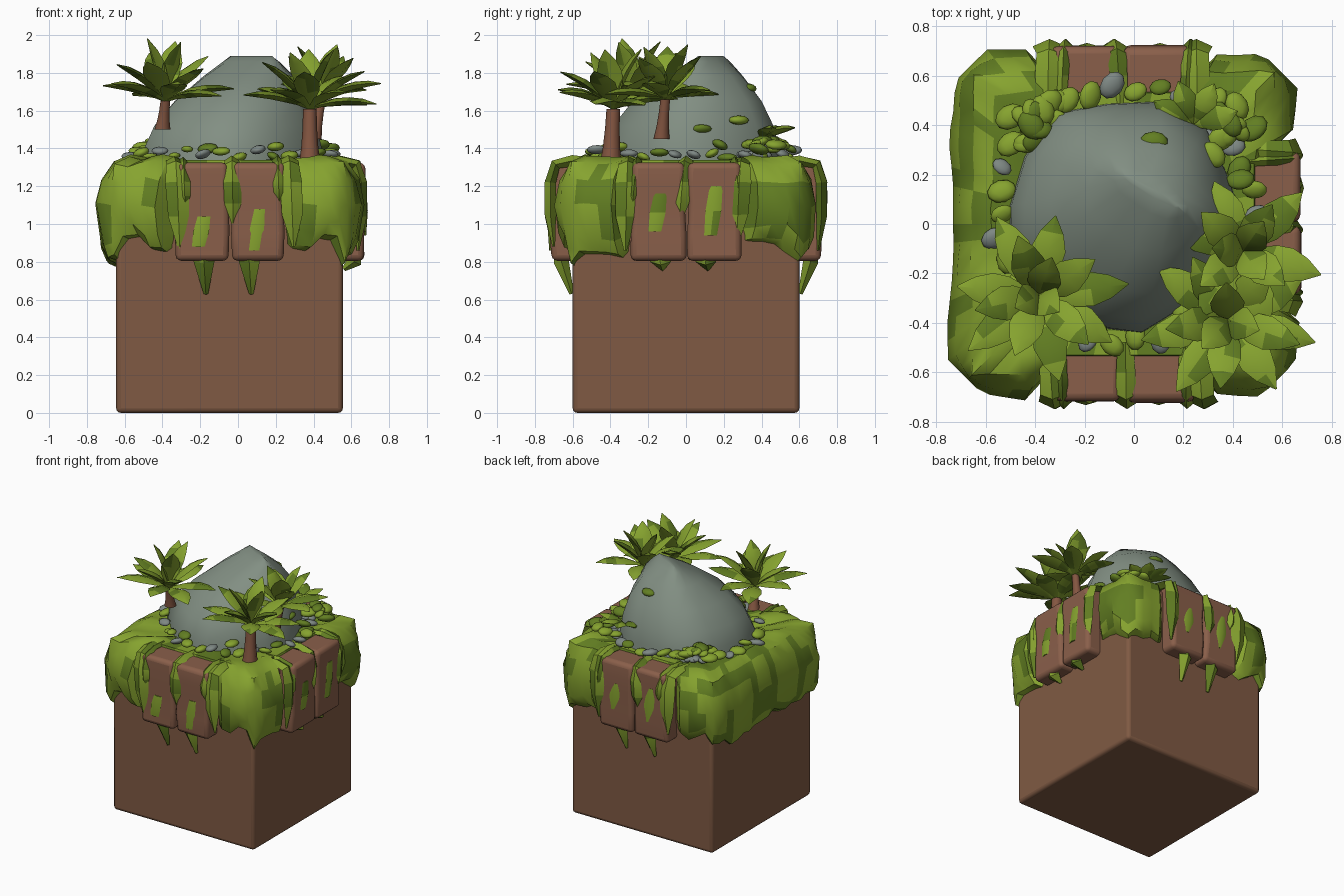
import bpy, bmesh, math, random
from mathutils import Vector, Matrix, noise

if "Cube" in bpy.data.objects:
    bpy.data.objects.remove(bpy.data.objects["Cube"])
random.seed(7)


def mat(name, rgb):
    m = bpy.data.materials.new(name)
    m.diffuse_color = [((c / 255 + .055) / 1.055) ** 2.4 for c in rgb] + [1]
    m.use_nodes = True
    m.node_tree.nodes["Principled BSDF"].inputs["Base Color"].default_value = m.diffuse_color
    return m


LIGHT = mat("light_green", (134, 163, 47))
DARK = mat("dark_green", (98, 126, 34))
SOIL = mat("soil_brown", (128, 90, 67))
BRICK = mat("brick_brown", (138, 95, 74))
ROCK = mat("rock_grey", (130, 143, 131))
PEBBLE = mat("pebble_grey", (126, 136, 132))
BARK = mat("bark_brown", (132, 86, 65))


def finish(name, bm, mats, angle=35, bevel=0):
    bmesh.ops.recalc_face_normals(bm, faces=bm.faces)
    me = bpy.data.meshes.new(name)
    bm.to_mesh(me)
    bm.free()
    ob = bpy.data.objects.new(name, me)
    bpy.context.collection.objects.link(ob)
    for m in mats:
        me.materials.append(m)
    if bevel:
        b = ob.modifiers.new("bevel", 'BEVEL')
        b.width, b.segments = bevel, 3
    bpy.ops.object.select_all(action='DESELECT')
    ob.select_set(True)
    bpy.context.view_layer.objects.active = ob
    bpy.ops.object.shade_smooth_by_angle(angle=math.radians(angle))
    return ob


def loft(bm, rings, index=0):
    """Skin closed rings of equal length and cap both ends."""
    vs = [[bm.verts.new(p) for p in r] for r in rings]
    n = len(vs[0])
    faces = [bm.faces.new((a[i], a[(i + 1) % n], b[(i + 1) % n], b[i]))
             for a, b in zip(vs, vs[1:]) for i in range(n)]
    faces += [bm.faces.new(vs[0]), bm.faces.new(vs[-1])]
    for f in faces:
        f.material_index = index
    return faces


def blade(bm, pts, widths, across, thick, dark=.12):
    """Leaf or vine: diamond section swept along points."""
    rings = []
    for i, p in enumerate(pts):
        tan = (pts[min(i + 1, len(pts) - 1)] - pts[max(i - 1, 0)]).normalized()
        nor = tan.cross(across).normalized()
        w = widths[i]
        t = thick * min(1, w / max(widths) + .1)
        rings.append([p + across * w, p + nor * t, p - across * w, p - nor * t])
    for f in loft(bm, rings):
        if noise.noise(f.calc_center_median() * 9) > dark:
            f.material_index = 1


C = Vector((-.045, 0, 0))
H = .6


def side(k):
    a = k * math.pi / 2      # 0 front, 1 right, 2 back, 3 left
    return Vector((math.cos(a), math.sin(a), 0)), Vector((math.sin(a), -math.cos(a), 0))


def at(k, u, out, z):
    t, n = side(k)
    return C + t * u + n * (H + out) + Vector((0, 0, z))


# Soil block
bm = bmesh.new()
bmesh.ops.create_cube(bm, size=1, matrix=Matrix.Translation((C.x, 0, .65)) @ Matrix.Diagonal((1.2, 1.2, 1.3, 1)))
finish("soil_block", bm, [SOIL], bevel=.025)

# Bricks, two on each of the front, right and back
for k in range(3):
    for j, u in enumerate((-.145, .15)):
        bm = bmesh.new()
        rings = []
        for z in (.805, .95, 1.12, 1.22, 1.325):
            w = .143 + random.uniform(-.008, .006)
            o = .115 + random.uniform(-.006, .01)
            rings.append([at(k, u - w, -.1, z), at(k, u - w, o, z), at(k, u + w, o, z), at(k, u + w, -.1, z)])
        loft(bm, rings)
        ob = finish(f"brick_{k}_{j}", bm, [BRICK], 40, .03)
        ob.modifiers["bevel"].limit_method = 'ANGLE'

# Grass bank: rows wrapped round the square, pulled in behind the bricks
bm = bmesh.new()
rows = [(-.3, 1.31), (-.17, 1.335), (-.07, 1.355), (.01, 1.32), (.07, 1.23), (.1, 1.1), (.075, .97), (.04, .9), (-.03, .87)]
rings = []
for ri, (out, z) in enumerate(rows):
    ring = []
    for k in range(4):
        t, n = side(k)
        for s in range(18):
            u = -H + 2 * H * s / 18
            seed = Vector((u * 5 + k * 7, z * 3, k * 3.1))
            o, zz = out, z
            if k < 3 and abs(u) < .27:
                o, zz = min(o, -.055), (1.34 if ri < 3 else min(z, 1.29))
            elif out > -.2:
                o += .03 * noise.noise(seed)
                zz += .025 * noise.noise(seed * 1.7)
                if ri >= 6:
                    zz += .1 * noise.noise(Vector((u * 7, k * 5.3, 0))) - (.07 if k == 3 or abs(u) > .55 else 0)
            h = H + o
            p = t * (u * h / H) + n * h
            p *= min(1, min(max(1.84 * h, 1.222), 1.255) / (abs(p.x) + abs(p.y)))
            ring.append(C + p + Vector((0, 0, zz)))
    rings.append(ring)
for f in loft(bm, rings):
    c = f.calc_center_median()
    if noise.noise(Vector((c.x * 4, c.y * 4, c.z * 5))) > .12:
        f.material_index = 1
finish("grass_bank", bm, [LIGHT, DARK], 35)

# Vines over the bricks, moss patches on them and tips hanging below
bm = bmesh.new()
for k in range(3):
    t, n = side(k)
    d = -.02 if k == 1 else 0
    for u, bot, w in ((-.3, .86, .055), (.01, 1.0, .045), (.305, .88, .055), (-.25, 1.08, .03), (.25, 1.12, .03)):
        j = random.uniform(-.04, .04)
        prof = [(-.12, 1.325), (0, 1.335), (.09, 1.315), (.118, 1.22), (.118, (1.22 + bot) / 2), (.1, bot)]
        blade(bm, [at(k, u + j * i / 4, o + d, z) for i, (o, z) in enumerate(prof)],
              [w * .7, w * random.uniform(.7, 1), w * .9, w * random.uniform(.9, 1.25), w, .008], t, .03)
    for u, top, bot in ((-.15, 1.04, .88), (.145, 1.08, .86)):
        if k:
            top, bot = top + .12, bot + .08
        blade(bm, [at(k, u + .015, .113, top), at(k, u, .12, (top + bot) / 2), at(k, u - .015, .113, bot)],
              [.034, .042, .034], t, .012)
    for u in (-.135, .105):
        bot = .63 if k != 1 else .76
        blade(bm, [at(k, u - .01, .06, .88), at(k, u, .06, .8), at(k, u + .01, .005, bot)], [.06, .055, .012], t, .04)
finish("vines", bm, [LIGHT, DARK], 45)

# Boulder: round at the foot, narrowing to a short diagonal ridge
bm = bmesh.new()
ridge, cross = Vector((.86, -.5, 0)), Vector((.5, .86, 0))
rings = []
for z, cx, cy, r, q in ((1.22, -.045, .04, .48, 1), (1.4, -.04, .04, .47, 1), (1.52, -.025, .05, .43, 1),
                        (1.65, .01, .07, .36, .95), (1.78, .05, .1, .255, .78), (1.86, .065, .125, .17, .42), (1.89, .07, .13, .13, .12)):
    ring = []
    for i in range(14):
        a, rr = i * math.tau / 14 - .52, r * (1 + .05 * math.sin(i * 2.3))
        ring.append(Vector((cx, cy, z)) + rr * (ridge * math.cos(a + .52) + cross * q * math.sin(a + .52)))
    rings.append(ring)
loft(bm, rings)
finish("boulder", bm, [ROCK], 50)


# Palms: short trunk with outer and inner whorls of broad leaves
def leaf(bm, root, az, elev, length, width):
    d = Vector((math.cos(az), math.sin(az), 0))
    across = Vector((-d.y, d.x, 0))
    pts, p, e = [], root.copy(), elev + .2
    for i in range(6):
        pts.append(p.copy())
        p += (d * math.cos(e) + Vector((0, 0, math.sin(e)))) * length / 5
        e -= .12
    blade(bm, pts, [width * f for f in (.2, .5, .9, 1, .68, .04)], across, .02, .2)


def palm(name, base, top, outer, inner, length, radius):
    base, top = Vector(base), Vector(top)
    bm = bmesh.new()
    rings = []
    for i in range(4):
        r = radius * (1.25, .95, .8, .75)[i]
        p = base.lerp(top, i / 3)
        rings.append([p + r * Vector((math.cos(a * math.tau / 8), math.sin(a * math.tau / 8), 0)) for a in range(8)])
    loft(bm, rings)
    finish(name + "_trunk", bm, [BARK], 50)
    bm = bmesh.new()
    for n, e, l in ((outer, .2, length), (inner, .7, length * .97), (3, 1.2, length)):
        off = random.uniform(0, 6)
        for i in range(n):
            leaf(bm, top, off + i * math.tau / n + random.uniform(-.2, .2), e + random.uniform(-.12, .14),
                 l * random.uniform(.92, 1.05), .07)
    finish(name + "_leaves", bm, [LIGHT, DARK], 40)


palm("front_right_palm", (.38, -.4, 1.3), (.38, -.385, 1.61), 7, 5, .37, .048)
palm("front_left_palm", (-.4, -.25, 1.5), (-.385, -.29, 1.65), 7, 5, .36, .034)
palm("right_palm", (.4, -.13, 1.45), (.44, -.11, 1.66), 6, 4, .33, .034)

# Low plants and pebbles scattered around the foot of the boulder
plants, stones = bmesh.new(), bmesh.new()


def blob(bm, p, size):
    rot = Matrix.Rotation(random.uniform(0, 6), 4, 'Z') @ Matrix.Rotation(random.uniform(-.5, .5), 4, 'X')
    res = bmesh.ops.create_icosphere(bm, subdivisions=2, radius=1,
                                     matrix=Matrix.Translation(p) @ rot @ Matrix.Diagonal((size * 1.3, size, size * .55, 1)))
    idx = int(random.random() > .7)
    for f in {f for v in res['verts'] for f in v.link_faces}:
        f.material_index = idx if bm is plants else 0


for i in range(34):
    a = i * math.tau / 34
    r = random.uniform(.49, .54)
    p = Vector((-.04 + r * math.cos(a), .04 + r * math.sin(a), random.uniform(1.35, 1.4)))
    blob(plants if i % 3 else stones, p, random.uniform(.03, .048))
for cx, cy, n in ((-.4, .42, 16), (.36, .42, 9)):
    for i in range(n):
        a, r = random.uniform(0, 6.28), random.uniform(.02, .14)
        blob(plants, Vector((cx + r * math.cos(a), cy + r * math.sin(a), 1.46 - r * .5)), random.uniform(.034, .054))
        if i % 2:
            blob(stones, Vector((cx + r * math.sin(a), cy - r * math.cos(a), 1.365)), .036)
for az in (.3, 1.1, 1.9, 2.6):
    leaf(plants, Vector((.24, .4, 1.45)), az, .35, .2, .05)
for p in ((.2, -.36, 1.41), (-.16, -.42, 1.4), (.43, .18, 1.42), (.32, .28, 1.55), (.08, .33, 1.72), (.38, .08, 1.5)):
    blob(plants, Vector(p), .045)
finish("low_plants", plants, [LIGHT, DARK], 50)
finish("pebbles", stones, [PEBBLE], 50)
